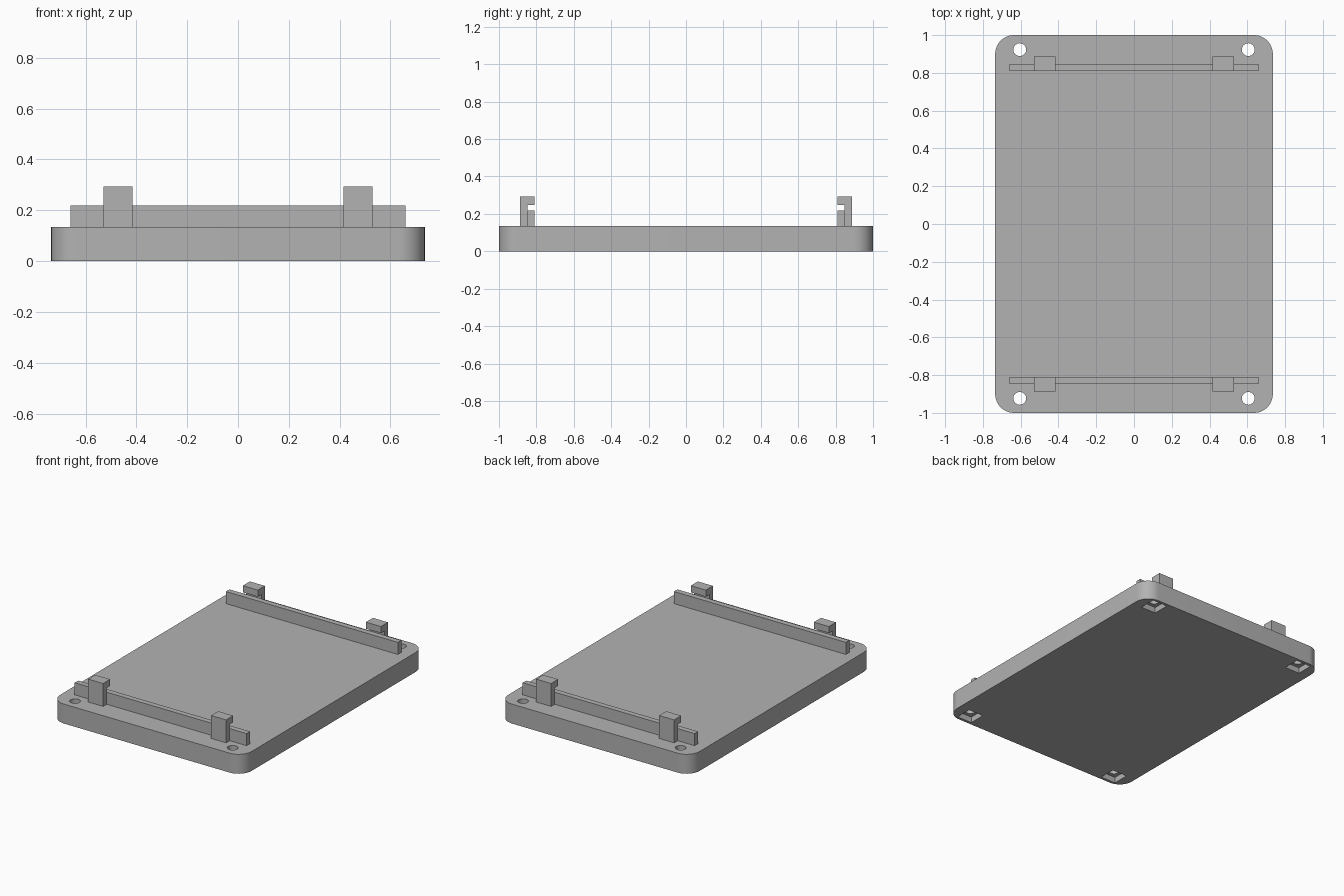
import bpy
import bmesh
import math
from mathutils import Matrix, Vector

if "Cube" in bpy.data.objects:
    bpy.data.objects.remove(bpy.data.objects["Cube"], do_unlink=True)

grey = bpy.data.materials.new("grey_plastic")
grey.use_nodes = True
grey.diffuse_color = (0.45, 0.45, 0.45, 1)
grey.node_tree.nodes["Principled BSDF"].inputs["Base Color"].default_value = (0.45, 0.45, 0.45, 1)

HALF_X, HALF_Y, TOP = 0.735, 1.0, 0.135
CORNER = 0.1
HOLE_X, HOLE_Y, HOLE_R = 0.605, 0.923, 0.034
POCKET, POCKET_DEPTH = 0.115, 0.04


def make_object(name, bm):
    bmesh.ops.recalc_face_normals(bm, faces=bm.faces[:])
    mesh = bpy.data.meshes.new(name)
    bm.to_mesh(mesh)
    bm.free()
    mesh.materials.append(grey)
    obj = bpy.data.objects.new(name, mesh)
    bpy.context.collection.objects.link(obj)
    return obj


def prism(name, outline, offset):
    """Extrude a closed outline of 3D points along an offset."""
    bm = bmesh.new()
    face = bm.faces.new([bm.verts.new(p) for p in outline])
    moved = bmesh.ops.extrude_face_region(bm, geom=[face], use_keep_orig=True)["geom"]
    verts = [v for v in moved if isinstance(v, bmesh.types.BMVert)]
    bmesh.ops.translate(bm, verts=verts, vec=Vector(offset))
    return make_object(name, bm)


def box(name, low, high):
    outline = [(low[0], low[1], low[2]), (high[0], low[1], low[2]),
               (high[0], high[1], low[2]), (low[0], high[1], low[2])]
    return prism(name, outline, (0, 0, high[2] - low[2]))


def cut(target, cutter):
    cutter.hide_render = True
    mod = target.modifiers.new("cut", 'BOOLEAN')
    mod.operation = 'DIFFERENCE'
    mod.solver = 'EXACT'
    mod.object = cutter
    bpy.context.view_layer.objects.active = target
    bpy.ops.object.modifier_apply(modifier=mod.name)
    bpy.data.objects.remove(cutter, do_unlink=True)


# Base plate with rounded corners
outline = []
for i, (sx, sy) in enumerate([(1, 1), (-1, 1), (-1, -1), (1, -1)]):
    for k in range(13):
        a = math.pi / 2 * (i + k / 12)
        outline.append((sx * (HALF_X - CORNER) + CORNER * math.cos(a),
                        sy * (HALF_Y - CORNER) + CORNER * math.sin(a), 0))
plate = prism("base_plate", outline, (0, 0, TOP))

# Screw holes with square pockets underneath
for sx in (-1, 1):
    for sy in (-1, 1):
        x, y = sx * HOLE_X, sy * HOLE_Y
        bm = bmesh.new()
        bmesh.ops.create_cone(bm, cap_ends=True, segments=32, radius1=HOLE_R, radius2=HOLE_R,
                              depth=0.5, matrix=Matrix.Translation((x, y, 0.1)))
        cut(plate, make_object("hole_cutter", bm))
        h = POCKET / 2
        cut(plate, box("pocket_cutter", (x - h, y - h, -0.1), (x + h, y + h, POCKET_DEPTH)))

bpy.ops.object.select_all(action='DESELECT')
plate.select_set(True)
bpy.context.view_layer.objects.active = plate
bpy.ops.object.shade_smooth_by_angle(angle=math.radians(30))

# Rails and hooked clips at both ends
INNER, MID, OUTER = 0.81, 0.848, 0.887
RAIL_TOP, LIP, CLIP_TOP = 0.219, 0.248, 0.294
for end, sy in (("front", -1), ("back", 1)):
    ys = sorted((sy * INNER, sy * MID))
    box(end + "_rail", (-0.66, ys[0], TOP), (0.66, ys[1], RAIL_TOP))
    profile = [(OUTER, TOP), (OUTER, CLIP_TOP), (INNER, CLIP_TOP),
               (INNER, LIP), (MID, LIP), (MID, TOP)]
    for side, sx in (("right", -1), ("left", 1)):
        prism(f"{end}_{side}_clip", [(sx * 0.415, sy * y, z) for y, z in profile],
              (sx * 0.115, 0, 0))
